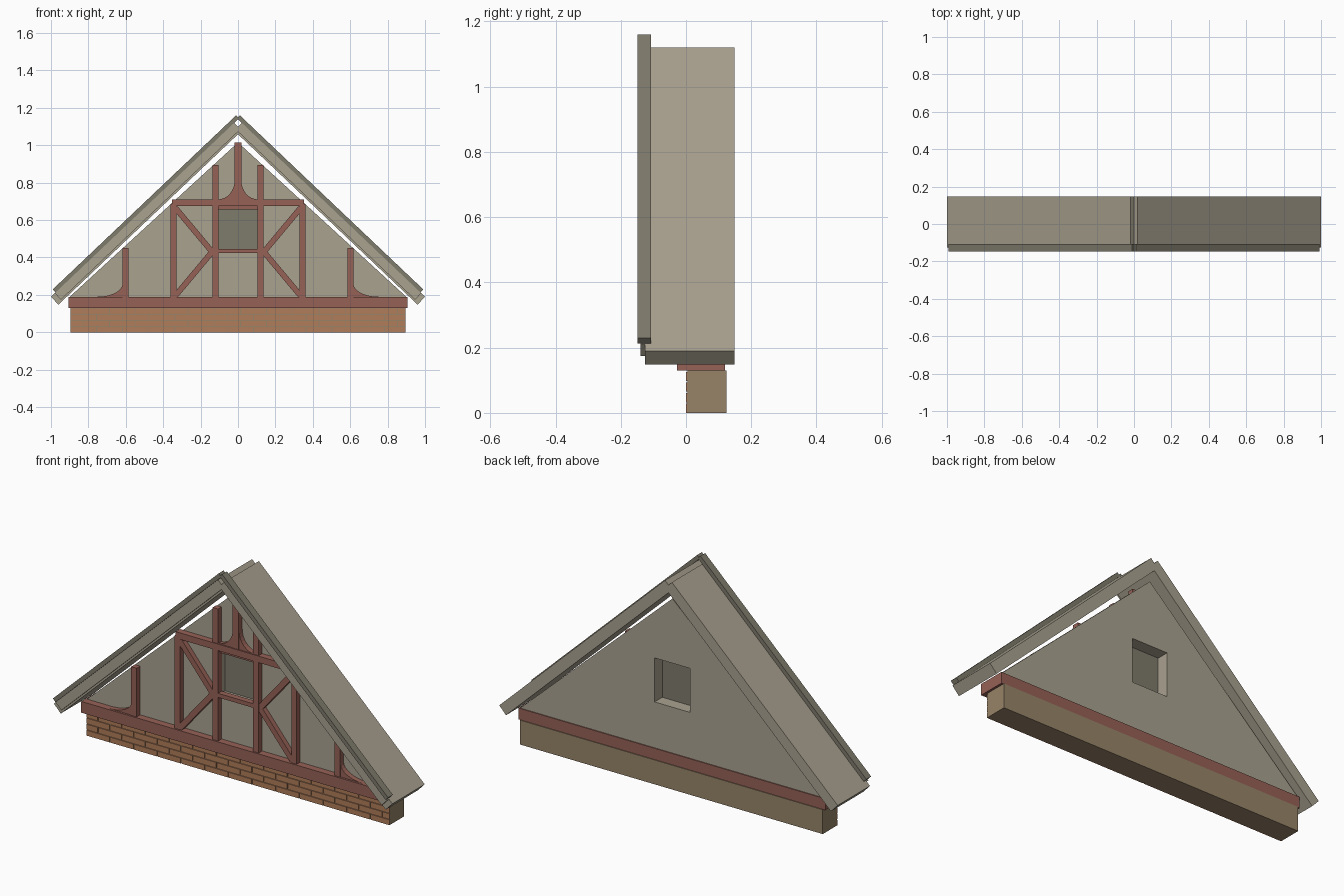
import bpy, bmesh, math
from mathutils import Vector

cube = bpy.data.objects.get("Cube")
if cube:
    bpy.data.objects.remove(cube, do_unlink=True)


def material(name, rgb):
    m = bpy.data.materials.new(name)
    m.use_nodes = True
    m.diffuse_color = (*rgb, 1)
    m.node_tree.nodes["Principled BSDF"].inputs["Base Color"].default_value = (*rgb, 1)
    return m


PLASTER = material("plaster_grey", (0.40, 0.36, 0.28))
TRIM = material("dark_grey", (0.21, 0.197, 0.15))
TIMBER = material("red_timber", (0.305, 0.12, 0.093))
BRICK = material("brick_orange", (0.434, 0.205, 0.102))
MORTAR = material("mortar_tan", (0.31, 0.23, 0.14))


def prism(name, outline, y0, y1, mat):
    """Extrude an (x, z) outline from y0 to y1."""
    bm = bmesh.new()
    face = bm.faces.new([bm.verts.new((x, y0, z)) for x, z in outline])
    ext = bmesh.ops.extrude_face_region(bm, geom=[face])["geom"]
    moved = [v for v in ext if isinstance(v, bmesh.types.BMVert)]
    bmesh.ops.translate(bm, verts=moved, vec=(0, y1 - y0, 0))
    bmesh.ops.recalc_face_normals(bm, faces=bm.faces)
    mesh = bpy.data.meshes.new(name)
    bm.to_mesh(mesh)
    bm.free()
    mesh.materials.append(mat)
    ob = bpy.data.objects.new(name, mesh)
    bpy.context.collection.objects.link(ob)
    return ob


def pair(name, outline, y0, y1, mat):
    """The outline on the left (+x) and its mirror on the right."""
    prism("left_" + name, outline, y0, y1, mat)
    prism("right_" + name, [(-x, z) for x, z in outline], y0, y1, mat)


def rect(x0, x1, z0, z1):
    return [(x0, z0), (x1, z0), (x1, z1), (x0, z1)]


# Sloping roof parts: s runs down the slope, t away from the roof surface
RIDGE = Vector((0.02, 1.12))
DOWN = (Vector((1.0, 0.19)) - RIDGE).normalized()
OUT = Vector((-DOWN.y, DOWN.x))


def slope(s0, s1, t0, t1):
    return [tuple(RIDGE + DOWN * s + OUT * t)
            for s, t in ((s0, t0), (s1, t0), (s1, t1), (s0, t1))]


pair("roof_slab", slope(0, 1.351, -0.058, 0), -0.125, 0.148, PLASTER)
pair("bargeboard", slope(0, 1.323, -0.048, 0), -0.14, -0.12, PLASTER)
pair("verge_cap", slope(-0.035, 1.317, 0, 0.022), -0.148, -0.108, TRIM)

# Gable wall with window opening
wall = prism("gable_wall", [(-0.905, 0.185), (0.905, 0.185), (0, 1.015)], 0.01, 0.115, PLASTER)
cutter = prism("window_cutter", rect(-0.105, 0.105, 0.435, 0.67), -0.2, 0.3, PLASTER)
cutter.hide_render = True
mod = wall.modifiers.new("opening", "BOOLEAN")
mod.operation = "DIFFERENCE"
mod.object = cutter
bpy.context.view_layer.objects.active = wall
bpy.ops.object.modifier_apply(modifier=mod.name)
bpy.data.objects.remove(cutter, do_unlink=True)
prism("window_pane", rect(-0.105, 0.105, 0.435, 0.67), 0.04, 0.05, TRIM)

# Brick plinth: mortar block faced with staggered bricks
HALF, TOP, ROWS, LENGTH, GAP = 0.895, 0.13, 4, 0.14, 0.004
prism("plinth_block", rect(-HALF, HALF, 0, TOP), 0.005, 0.124, MORTAR)
row_h = TOP / ROWS
for row in range(ROWS):
    x = -HALF - (row % 2) * LENGTH / 2
    while x < HALF - GAP:
        a, b = max(x, -HALF), min(x + LENGTH - GAP, HALF)
        prism("brick", rect(a, b, row * row_h, (row + 1) * row_h - GAP), 0, 0.006, BRICK)
        x += LENGTH

# Timber framing
FRONT, BACK = -0.02, 0.012
prism("sill_beam", rect(-0.907, 0.907, 0.13, 0.19), -0.028, 0.12, TIMBER)
prism("collar_beam", rect(-0.352, 0.352, 0.675, 0.71), FRONT - 0.004, BACK, TIMBER)
prism("king_post", rect(-0.018, 0.018, 0.71, 1.015), FRONT, BACK, TIMBER)
prism("window_rail", rect(-0.105, 0.105, 0.423, 0.445), FRONT, BACK, TIMBER)
prism("window_head", rect(-0.105, 0.105, 0.657, 0.675), FRONT + 0.015, BACK, TIMBER)
pair("window_post", rect(0.104, 0.136, 0.19, 0.895), FRONT, BACK, TIMBER)
pair("outer_post", rect(0.33, 0.36, 0.19, 0.685), FRONT, BACK, TIMBER)
pair("short_post", rect(0.585, 0.617, 0.19, 0.45), FRONT, BACK, TIMBER)


def strut(name, start, end, width):
    a, b = Vector(start), Vector(end)
    d = (b - a).normalized() * width / 2
    n = Vector((-d.y, d.x))
    pair(name, [tuple(p) for p in (a - n, b - n, b + n, a + n)], FRONT + 0.003, BACK, TIMBER)


strut("upper_strut", (0.335, 0.665), (0.13, 0.42), 0.03)
strut("lower_strut", (0.335, 0.195), (0.13, 0.44), 0.03)


def curved_brace(name, x, z, w, h, steps=8):
    """Corner fillet with a concave edge."""
    arc = [(x + w * (1 - math.cos(a)), z + h * (1 - math.sin(a)))
           for a in (math.pi / 2 * i / steps for i in range(steps + 1))]
    pair(name, [(x, z)] + arc[::-1], FRONT + 0.003, BACK, TIMBER)


curved_brace("king_brace", 0.018, 0.71, 0.09, 0.1)
curved_brace("post_brace", 0.617, 0.19, 0.135, 0.07)
